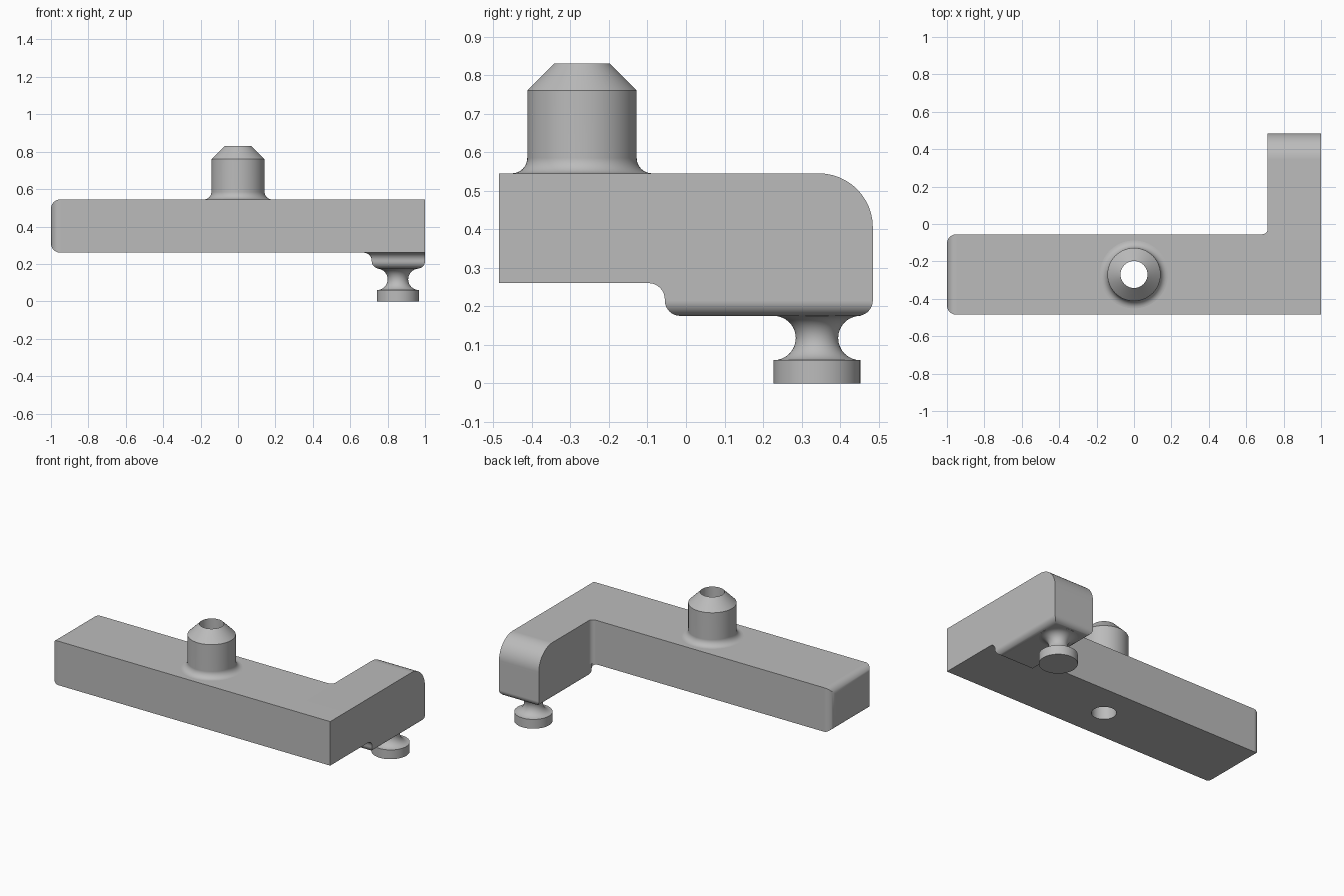
import bpy, bmesh
from math import cos, sin, radians, tau
from mathutils import Vector

cube = bpy.data.objects.get("Cube")
if cube:
    bpy.data.objects.remove(cube, do_unlink=True)

grey = bpy.data.materials.new("plain grey")
grey.use_nodes = True
grey.diffuse_color = (0.5, 0.5, 0.5, 1)
bsdf = next(n for n in grey.node_tree.nodes if n.type == 'BSDF_PRINCIPLED')
bsdf.inputs["Base Color"].default_value = grey.diffuse_color

TOP, UNDER, LOW = 0.545, 0.26, 0.175   # bar top, bar underside, arm underside
INNER_X, BACK_Y = 0.715, -0.055        # inside corner of the L
FLARE = 0.042
HOLE = 0.072


def arc(cx, cy, r, start, end, n=8):
    angles = [radians(start + (end - start) * i / n) for i in range(n + 1)]
    return [(cx + r * cos(a), cy + r * sin(a)) for a in angles]


def finish(name, bm):
    bmesh.ops.recalc_face_normals(bm, faces=bm.faces)
    mesh = bpy.data.meshes.new(name)
    bm.to_mesh(mesh)
    bm.free()
    mesh.materials.append(grey)
    obj = bpy.data.objects.new(name, mesh)
    bpy.context.collection.objects.link(obj)
    return obj


def activate(obj):
    bpy.ops.object.select_all(action='DESELECT')
    obj.select_set(True)
    bpy.context.view_layer.objects.active = obj


def prism(name, points, depth, bevel_rule=None, width=0.04):
    """Extrude a 3D outline and round the edges picked by the rule."""
    bm = bmesh.new()
    face = bm.faces.new([bm.verts.new(p) for p in points])
    moved = bmesh.ops.extrude_face_region(bm, geom=[face])["geom"]
    bmesh.ops.translate(bm, vec=Vector(depth),
                        verts=[v for v in moved if isinstance(v, bmesh.types.BMVert)])
    bmesh.ops.recalc_face_normals(bm, faces=bm.faces)
    if bevel_rule:
        edges = [e for e in bm.edges if all(bevel_rule(v.co) for v in e.verts)]
        bmesh.ops.bevel(bm, geom=edges, offset=width, segments=8, profile=0.5,
                        affect='EDGES', clamp_overlap=False)
    return finish(name, bm)


def lathe(name, profile, centre, start=0, sweep=360, steps=64):
    """Turn a closed (radius, height) profile about a vertical axis."""
    bm = bmesh.new()
    a = radians(start)
    verts = [bm.verts.new((centre[0] + r * cos(a), centre[1] + r * sin(a), z))
             for r, z in profile]
    edges = [bm.edges.new((verts[i - 1], verts[i])) for i in range(len(verts))]
    bmesh.ops.spin(bm, geom=verts + edges, cent=(centre[0], centre[1], 0),
                   axis=(0, 0, 1), angle=radians(sweep), steps=steps)
    bmesh.ops.remove_doubles(bm, verts=bm.verts, dist=0.0002)
    if sweep < 360:
        bmesh.ops.holes_fill(bm, edges=bm.edges, sides=0)
    return finish(name, bm)


def combine(obj, other, operation):
    activate(obj)
    mod = obj.modifiers.new("combine", 'BOOLEAN')
    mod.operation, mod.solver, mod.object = operation, 'EXACT', other
    bpy.ops.object.modifier_apply(modifier=mod.name)
    bpy.data.objects.remove(other, do_unlink=True)


# Long bar, with a rounded far end and a small fillet in the inside corner
plan = [(-1, -0.485), (0.8, -0.485), (0.8, BACK_Y + 0.03)]
plan += arc(INNER_X - 0.03, BACK_Y + 0.03, 0.03, 0, -90) + [(-1, BACK_Y)]
body = prism("body", [(x, y, UNDER) for x, y in plan], (0, 0, TOP - UNDER),
             lambda co: co.x < -0.99, 0.05)

# Side arm, dropping lower than the bar, with rounded bottom edges
side = [(-0.485, TOP), (-0.485, UNDER)]
side += arc(BACK_Y - FLARE, UNDER - FLARE, FLARE, 90, 0)
side += [(BACK_Y, LOW), (0.485, LOW)]
side += arc(0.345, TOP - 0.14, 0.14, 0, 90, 12)
arm = prism("arm", [(INNER_X, y, z) for y, z in side], (1 - INNER_X, 0, 0),
            lambda co: co.z < LOW + 0.005)
combine(body, arm, 'UNION')

# Through hole under the post
cutter = lathe("hole_cutter", [(0, 0.1), (HOLE, 0.1), (HOLE, 0.7), (0, 0.7)], (0, -0.27))
combine(body, cutter, 'DIFFERENCE')

# Flare that wraps the corner where the arm drops below the bar
flare = lathe("corner_flare",
              arc(FLARE, UNDER - FLARE, FLARE, 180, 90)
              + [(FLARE, UNDER + 0.002), (0, UNDER + 0.002)],
              (INNER_X, BACK_Y), 180, 90, 16)

# Hollow post with a flared base and a chamfered tip
post = lathe("post",
             [(HOLE, 0.53), (0.182, 0.53)] + arc(0.182, TOP + 0.04, 0.04, 270, 180)
             + [(0.142, 0.76), (HOLE, 0.83)], (0, -0.27))

# Foot with a rounded waist
foot = lathe("foot",
             [(0, 0), (0.1125, 0), (0.1125, 0.06)]
             + arc(0.1125, 0.1175, 0.0575, 270, 90, 16)[1:]
             + [(0.1125, 0.18), (0, 0.18)], (0.855, 0.34))

for obj in (body, flare, post, foot):
    activate(obj)
    bpy.ops.object.shade_smooth_by_angle(angle=radians(30))
    mod = obj.modifiers.new("flat_sides", 'WEIGHTED_NORMAL')
    mod.keep_sharp = True
